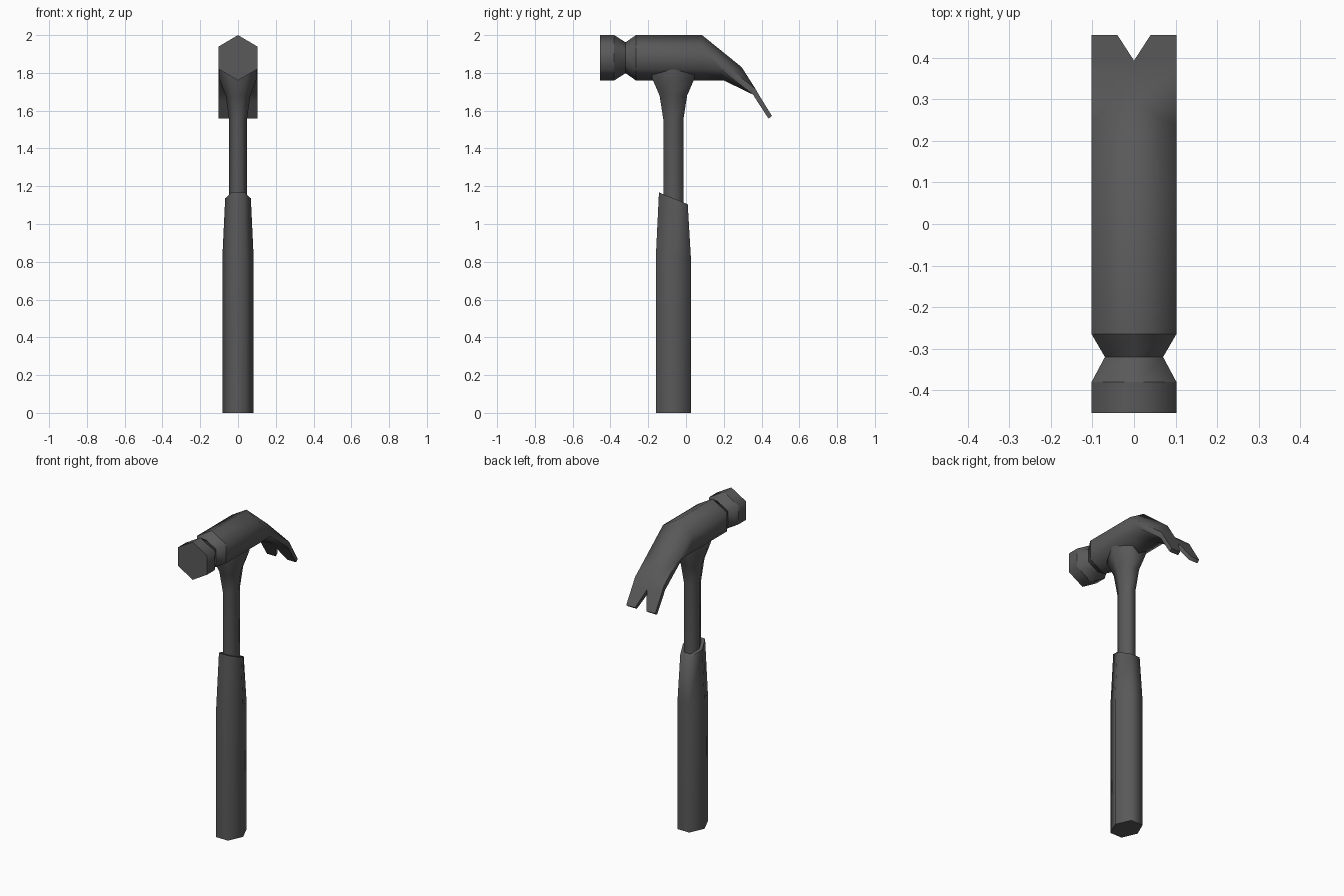
import bpy, bmesh, math

cube = bpy.data.objects.get("Cube")
if cube:
    bpy.data.objects.remove(cube, do_unlink=True)

steel = bpy.data.materials.new("dark grey")
steel.use_nodes = True
GREY = (0.1, 0.1, 0.1, 1)
steel.diffuse_color = GREY
steel.node_tree.nodes["Principled BSDF"].inputs["Base Color"].default_value = GREY


def finish(name, bm, sharp=lambda edge: False):
    """Turn a bmesh into a smooth-shaded object with crisp marked edges."""
    bmesh.ops.remove_doubles(bm, verts=bm.verts, dist=0.0005)
    bmesh.ops.recalc_face_normals(bm, faces=bm.faces)
    for face in bm.faces:
        face.smooth = True
    for edge in bm.edges:
        edge.smooth = not (sharp(edge) or edge.calc_face_angle(0) > math.radians(70))
    mesh = bpy.data.meshes.new(name)
    bm.to_mesh(mesh)
    bm.free()
    mesh.materials.append(steel)
    obj = bpy.data.objects.new(name, mesh)
    bpy.context.collection.objects.link(obj)
    return obj


def loft(bm, sections, cap_start=True, cap_end=True):
    """Bridge closed sections that share one point count."""
    rings = [[bm.verts.new(p) for p in section] for section in sections]
    for a, b in zip(rings, rings[1:]):
        for i in range(len(a)):
            j = (i + 1) % len(a)
            bm.faces.new((a[i], a[j], b[j], b[i]))
    if cap_start:
        bm.faces.new(rings[0])
    if cap_end:
        bm.faces.new(rings[-1])


# Handle: stretched hexagons with a point on each side
HANDLE_Y = -0.067


def hexagon(z, r, slant=0):
    pts = []
    for i in range(6):
        a = math.radians(60 * i)
        y = r * 1.12 * math.sin(a) / math.sin(math.pi / 3)
        pts.append((r * math.cos(a), HANDLE_Y + y, z + slant * y))
    return pts


bm = bmesh.new()
loft(bm, [hexagon(0, 0.083), hexagon(0.82, 0.083), hexagon(1.136, 0.068, -0.41)])
finish("grip", bm)

bm = bmesh.new()
loft(bm, [hexagon(z, r) for z, r in
          [(1.0, 0.047), (1.55, 0.047), (1.68, 0.065), (1.77, 0.1), (1.83, 0.102)]])
finish("shaft", bm)

# Head: side profile points are (y, z) for top ridge, upper side, lower side, bottom ridge
W = 0.102


def straight(y, scale=1):
    return [(y, 1.88 + scale * dz) for dz in (0.12, 0.06, -0.06, -0.12)]


def head_section(profile, width=W):
    top, upper, lower, bottom = profile
    return [(0, *top), (width, *upper), (width, *lower),
            (0, *bottom), (-width, *lower), (-width, *upper)]


def plate(top, bottom):
    return [top, top, bottom, bottom]


claw_root = plate((0.368, 1.715), (0.355, 1.685))
notch = plate((0.393, 1.672), (0.379, 1.647))
sections = [head_section(straight(-0.455)), head_section(straight(-0.38)),
            head_section(straight(-0.32, 0.68), 0.07), head_section(straight(-0.265)),
            head_section(straight(0.085)),
            head_section([(0.295, 1.83), (0.235, 1.82), (0.18, 1.82), (0.2, 1.76)]),
            head_section(claw_root), head_section(notch)]
bm = bmesh.new()
loft(bm, sections, cap_end=False)

# Two claw prongs around the V notch
tip_top, tip_bottom = (0.455, 1.572), (0.437, 1.558)
for side in (-1, 1):
    start = [(0, *notch[0]), (side * W, *notch[0]), (side * W, *notch[3]), (0, *notch[3])]
    end = [(side * 0.04, *tip_top), (side * W, *tip_top),
           (side * W, *tip_bottom), (side * 0.04, *tip_bottom)]
    loft(bm, [start, end], cap_start=False)


def neck_ring(edge):
    a, b = (v.co.y for v in edge.verts)
    return abs(a - b) < 0.001 and a < 0


finish("hammer_head", bm, neck_ring)
